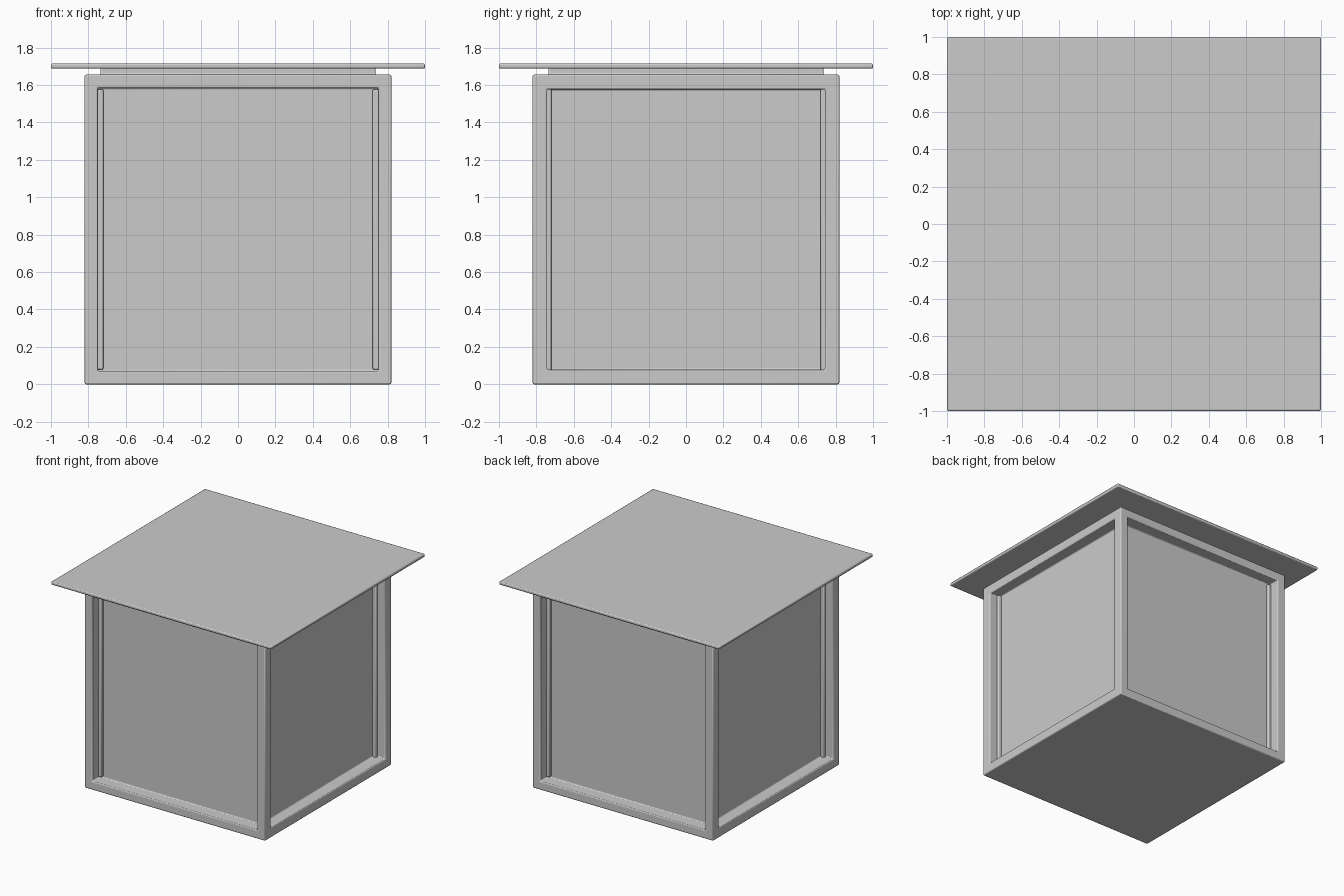
import bpy, bmesh
from mathutils import Vector

if "Cube" in bpy.data.objects:
    bpy.data.objects.remove(bpy.data.objects["Cube"])


def box(name, half, z0, z1):
    """Start a bmesh box centred in x and y."""
    bm = bmesh.new()
    bmesh.ops.create_cube(bm, size=1)
    for v in bm.verts:
        v.co = Vector((v.co.x * 2 * half, v.co.y * 2 * half,
                       z0 + (v.co.z + 0.5) * (z1 - z0)))
    bm.normal_update()
    return bm


def push_face(bm, face, inset, distance):
    """Inset a face, then extrude the middle along its normal."""
    normal = face.normal.copy()
    bmesh.ops.inset_individual(bm, faces=[face], thickness=inset)
    bmesh.ops.inset_individual(bm, faces=[face], thickness=0)
    bmesh.ops.translate(bm, verts=face.verts[:], vec=normal * distance)


def finish(bm, name, bevel):
    mesh = bpy.data.meshes.new(name)
    bmesh.ops.recalc_face_normals(bm, faces=bm.faces[:])
    bm.to_mesh(mesh)
    bm.free()
    ob = bpy.data.objects.new(name, mesh)
    bpy.context.collection.objects.link(ob)
    mod = ob.modifiers.new("soft_edges", 'BEVEL')
    mod.width = bevel
    mod.segments = 2
    mod.limit_method = 'ANGLE'
    bpy.ops.object.select_all(action='DESELECT')
    ob.select_set(True)
    bpy.context.view_layer.objects.active = ob
    bpy.ops.object.shade_smooth_by_angle()
    return ob


# Cabinet body: recessed panels on four sides and a raised neck on top
body = box("body", 0.82, 0.0, 1.655)
for f in body.faces[:]:
    n = f.normal
    if abs(n.y) > 0.5:
        push_face(body, f, 0.10, -0.10)
    elif abs(n.x) > 0.5:
        push_face(body, f, 0.11, -0.10)
    elif n.z > 0.5:
        push_face(body, f, 0.12, 0.045)
finish(body, "cabinet_body", 0.008)

# Thin overhanging top slab
finish(box("top", 1.0, 1.688, 1.715), "top_slab", 0.008)
